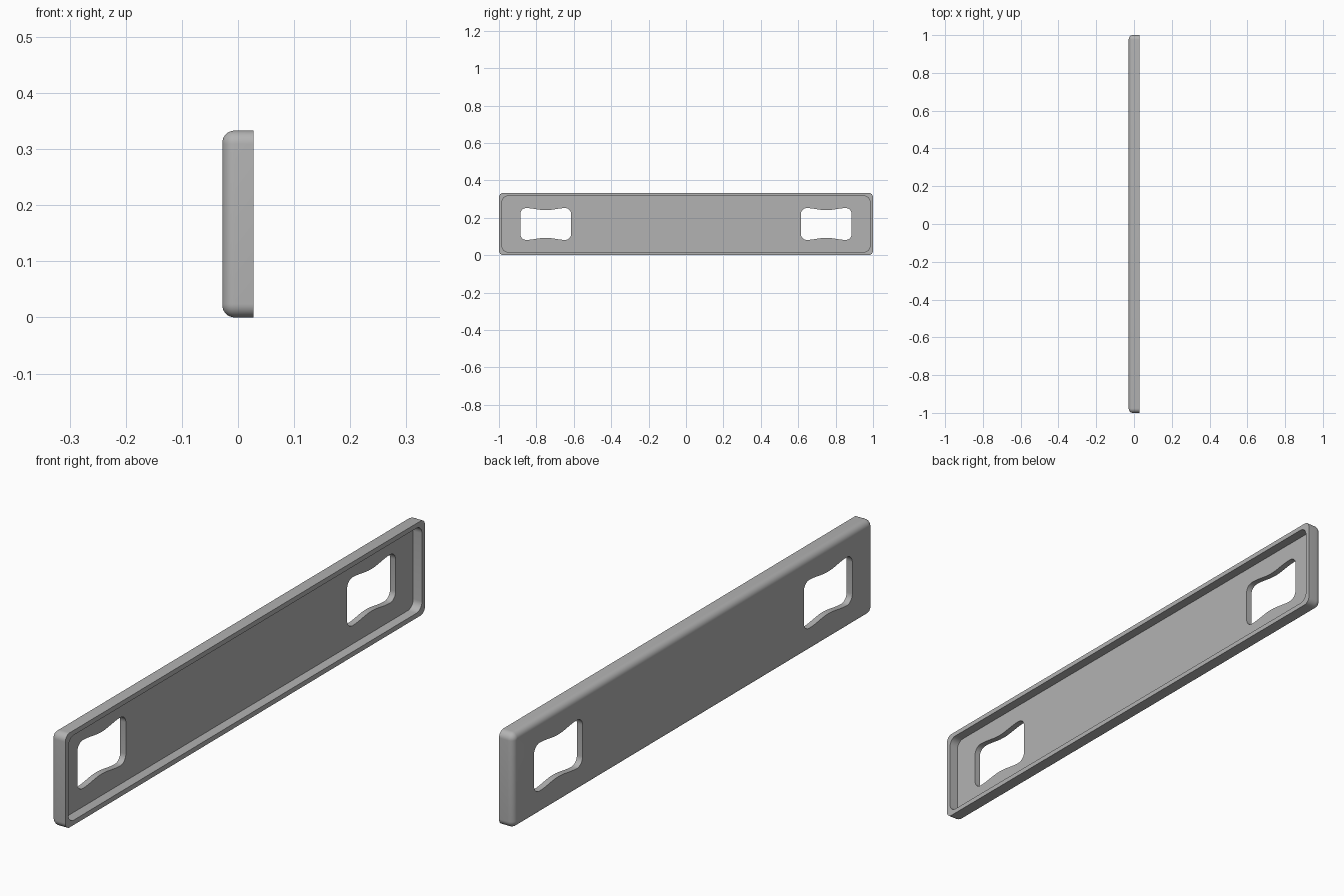
import bpy
import bmesh
from math import cos, sin, pi, radians

if "Cube" in bpy.data.objects:
    bpy.data.objects.remove(bpy.data.objects["Cube"], do_unlink=True)

HALF_X, HALF_Y, HEIGHT = 0.028, 1.0, 0.333
MID_Z = HEIGHT / 2
EDGE = 0.022      # rounding of the closed face
RIM = 0.017       # wall thickness
FLOOR = -0.006    # x of the tray floor

grey = bpy.data.materials.new("plain grey")
grey.use_nodes = True
colour = (0.45, 0.45, 0.45, 1)
grey.diffuse_color = colour
grey.node_tree.nodes["Principled BSDF"].inputs["Base Color"].default_value = colour


def rounded_rect(half_w, half_h, radius, steps=8):
    """Outline points (y, z) of a rounded rectangle about the origin."""
    points = []
    for i, (sy, sz) in enumerate(((1, 1), (-1, 1), (-1, -1), (1, -1))):
        for k in range(steps + 1):
            a = (i + k / steps) * pi / 2
            points.append((sy * (half_w - radius) + radius * cos(a),
                           sz * (half_h - radius) + radius * sin(a)))
    return points


def loft(name, rings, centre_y=0):
    """Closed solid through a list of (x, outline) rings."""
    bm = bmesh.new()
    loops = [[bm.verts.new((x, centre_y + y, MID_Z + z)) for y, z in pts]
             for x, pts in rings]
    n = len(loops[0])
    for a, b in zip(loops, loops[1:]):
        for i in range(n):
            j = (i + 1) % n
            bm.faces.new((a[i], a[j], b[j], b[i]))
    bm.faces.new(loops[0])
    bm.faces.new(loops[-1])
    bmesh.ops.recalc_face_normals(bm, faces=bm.faces)
    mesh = bpy.data.meshes.new(name)
    bm.to_mesh(mesh)
    bm.free()
    mesh.materials.append(grey)
    obj = bpy.data.objects.new(name, mesh)
    bpy.context.collection.objects.link(obj)
    return obj


def outer(inset):
    return rounded_rect(HALF_Y - inset, MID_Z - inset, EDGE + 0.002 - inset)


# Tray: rounded closed face, straight walls, rim and recessed floor
rings = []
for k in range(9):
    a = k / 8 * pi / 2
    rings.append((-HALF_X + EDGE * (1 - cos(a)), outer(EDGE * (1 - sin(a)))))
rings.append((HALF_X, outer(0)))
recess = rounded_rect(HALF_Y - RIM, MID_Z - RIM, 0.03)
rings += [(HALF_X, recess), (FLOOR, recess)]
tray = loft("tray_panel", rings)


# Waisted slots, one near each end
def slot_outline():
    half_w, half_h, radius, sag = 0.135, 0.085, 0.03, 0.011
    flat = half_w - radius
    corners = rounded_rect(half_w, half_h, radius)
    n = len(corners) // 4
    points = []
    for i in range(4):
        points += corners[i * n:(i + 1) * n]
        if i % 2 == 0:
            side = 1 if i == 0 else -1
            for k in range(1, 12):
                t = 1 - k / 6
                dip = sag * (1 + cos(pi * t)) / 2
                points.append((side * flat * t, side * (half_h - dip)))
    return points


bpy.context.view_layer.objects.active = tray
tray.select_set(True)
for side in (-1, 1):
    cutter = loft("slot_cutter", [(-0.1, slot_outline()), (0.1, slot_outline())], side * 0.75)
    cutter.hide_render = True
    cut = tray.modifiers.new("slot", "BOOLEAN")
    cut.operation = "DIFFERENCE"
    cut.solver = "EXACT"
    cut.object = cutter
    bpy.ops.object.modifier_apply(modifier=cut.name)
    bpy.data.objects.remove(cutter, do_unlink=True)

bpy.ops.object.shade_smooth_by_angle(angle=radians(30))
